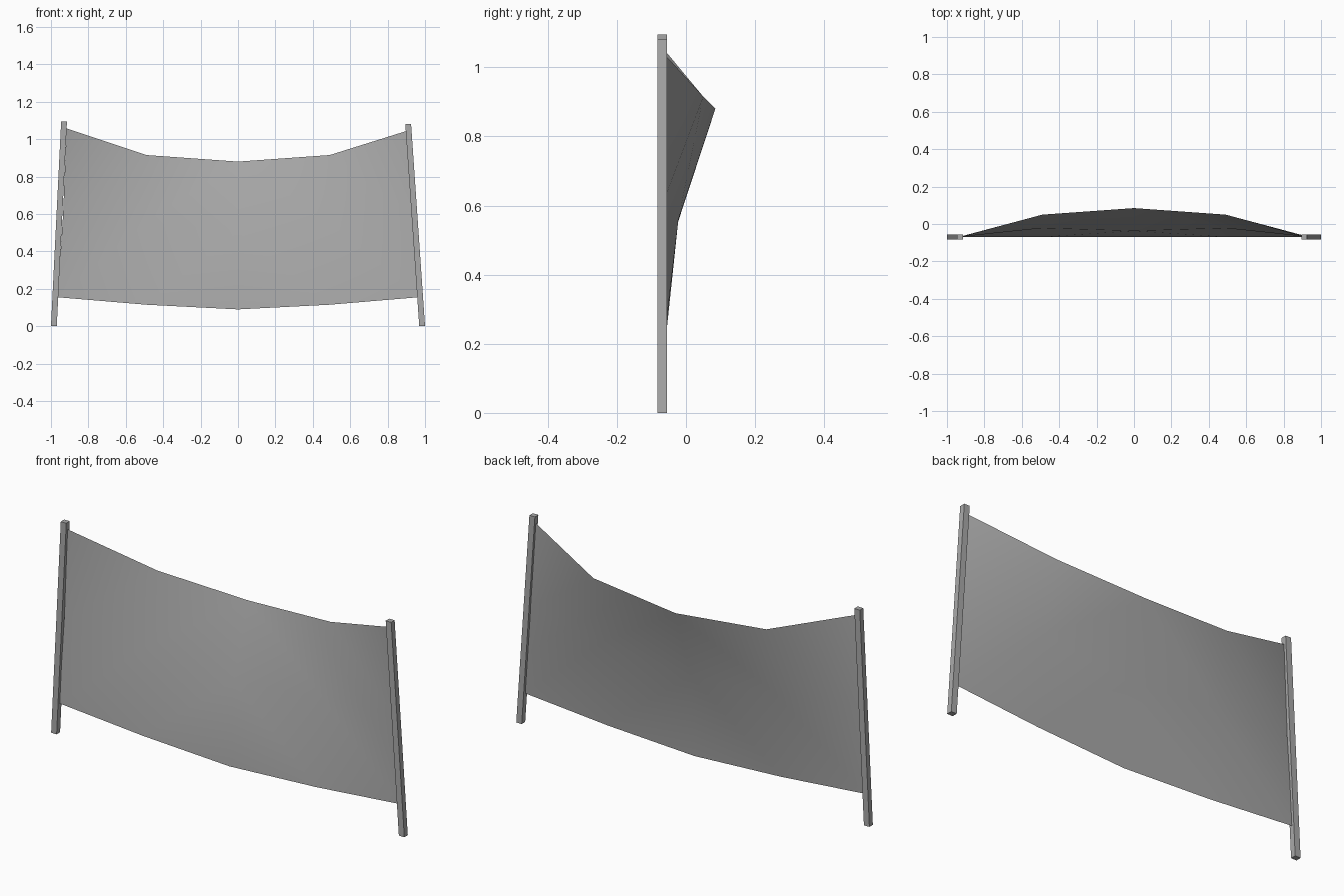
import bpy
import bmesh
import math

if "Cube" in bpy.data.objects:
    bpy.data.objects.remove(bpy.data.objects["Cube"], do_unlink=True)

grey = bpy.data.materials.new("plain grey")
grey.use_nodes = True
grey.diffuse_color = (0.4, 0.4, 0.4, 1)
grey.node_tree.nodes["Principled BSDF"].inputs["Base Color"].default_value = (0.4, 0.4, 0.4, 1)

POLE_Y = -0.069
HALF = 0.014


def make_object(name, bm):
    bmesh.ops.recalc_face_normals(bm, faces=bm.faces)
    mesh = bpy.data.meshes.new(name)
    bm.to_mesh(mesh)
    bm.free()
    mesh.materials.append(grey)
    obj = bpy.data.objects.new(name, mesh)
    bpy.context.collection.objects.link(obj)
    return obj


def pole(name, foot_x, top_x, height):
    """Square post leaning inwards from foot to top."""
    bm = bmesh.new()
    bmesh.ops.create_cube(bm, size=2)
    for v in bm.verts:
        t = (v.co.z + 1) / 2
        v.co.x = foot_x + (top_x - foot_x) * t + v.co.x * 0.0155
        v.co.y = POLE_Y + v.co.y * HALF
        v.co.z = height * t
    return make_object(name, bm)


pole("right_pole", -0.9845, -0.93, 1.095)
pole("left_pole", 0.9845, 0.91, 1.08)

# Cloth: rows from bottom to top, each as (x, y, z) at centre, quarter and end
rows = [
    [(0, POLE_Y, 0.09), (0.49, POLE_Y, 0.115), (0.965, POLE_Y, 0.155)],
    [(0, -0.037, 0.51), (0.49, -0.022, 0.56), (0.935, POLE_Y, 0.6)],
    [(0, 0.085, 0.88), (0.49, 0.05, 0.915), (0.905, POLE_Y, 1.045)],
]
bm = bmesh.new()
for side in (-1, 1):
    grid = [[bm.verts.new((side * x, y, z)) for x, y, z in row] for row in rows]
    if side < 0:
        # the two poles lean differently, so the cloth edge follows each
        grid[2][2].co.x, grid[2][2].co.z = -0.917, 1.058
    for r in range(2):
        for c in range(2):
            a, b = grid[r][c], grid[r][c + 1]
            d, e = grid[r + 1][c], grid[r + 1][c + 1]
            bm.faces.new((a, b, d))
            bm.faces.new((b, e, d))
bmesh.ops.remove_doubles(bm, verts=bm.verts, dist=0.001)
cloth = make_object("cloth_sheet", bm)

# Soft shading on the cloth only
bpy.ops.object.select_all(action="DESELECT")
cloth.select_set(True)
bpy.context.view_layer.objects.active = cloth
bpy.ops.object.shade_smooth_by_angle(angle=math.radians(60))
